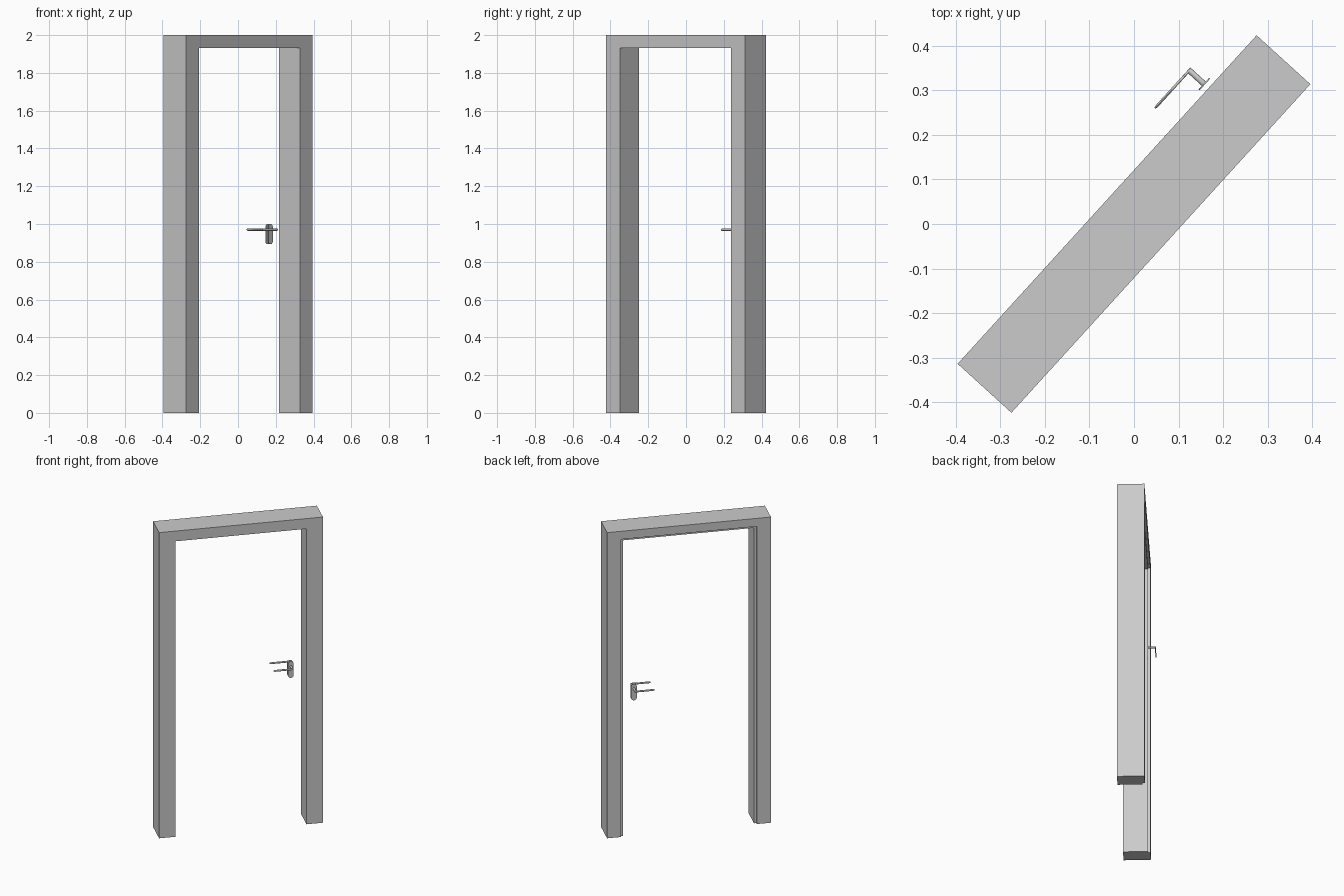
import bpy, bmesh, math
from mathutils import Matrix, Vector

if "Cube" in bpy.data.objects:
    bpy.data.objects.remove(bpy.data.objects["Cube"])

ROT = Matrix.Rotation(math.radians(47.7), 4, 'Z')   # whole doorway stands turned
H, D, TOP = 0.498, 0.0815, 2.0                      # half width, half depth, height
DOOR_Y, HANDLE_X, LEVER_Z = 0.085, 0.338, 0.970     # door plane and handle position


def finish(name, bm, smooth=False):
    bmesh.ops.recalc_face_normals(bm, faces=bm.faces)
    me = bpy.data.meshes.new(name)
    bm.to_mesh(me)
    bm.free()
    ob = bpy.data.objects.new(name, me)
    bpy.context.collection.objects.link(ob)
    ob.matrix_world = ROT
    if smooth:
        bpy.context.view_layer.objects.active = ob
        ob.select_set(True)
        bpy.ops.object.shade_smooth_by_angle(angle=math.radians(35))
        ob.select_set(False)
    return ob


def loft(bm, rings):
    """Skin a list of closed point rings and cap both ends."""
    vs = [[bm.verts.new(p) for p in r] for r in rings]
    n = len(vs[0])
    for a, b in zip(vs, vs[1:]):
        for i in range(n):
            j = (i + 1) % n
            bm.faces.new((a[i], a[j], b[j], b[i]))
    bm.faces.new(vs[0])
    bm.faces.new(vs[-1])


# door frame: rebated section (post inset, header inset, depth) swept round the opening
section = [(0, 0, -D), (0.100, 0.067, -D), (0.100, 0.067, D - 0.014),
           (0.086, 0.053, D - 0.014), (0.086, 0.053, D), (0, 0, D)]
bm = bmesh.new()
loft(bm, [
    [(-H + p, y, 0) for p, h, y in section],
    [(-H + p, y, TOP - h) for p, h, y in section],
    [(H - p, y, TOP - h) for p, h, y in section],
    [(H - p, y, 0) for p, h, y in section]])
finish("door_frame", bm)


def pill(r, z0, z1, steps=12):
    """Upright stadium outline as (x, z) points."""
    pts = []
    for cz, start in ((z1 - r, 0), (z0 + r, math.pi)):
        for i in range(steps + 1):
            a = start + math.pi * i / steps
            pts.append((r * math.cos(a), cz + r * math.sin(a)))
    return pts


def handle_side(side, s):
    # backing plate
    bm = bmesh.new()
    outline = pill(0.0175, 0.893, 1.0)
    loft(bm, [[(HANDLE_X + x, DOOR_Y + s * y, z) for x, z in outline]
              for y in (0.008, 0.011)])
    finish(side + "_plate", bm, True)

    # neck and lever: one oval section bent through a mitred corner
    bm = bmesh.new()
    ring = [(math.cos(2 * math.pi * i / 16), math.sin(2 * math.pi * i / 16)) for i in range(16)]
    yc = DOOR_Y + s * 0.055
    neck, thick, tall = 0.0065, 0.003, 0.006
    loft(bm, [
        [(HANDLE_X + neck * c, DOOR_Y + s * 0.010, LEVER_Z + tall * t) for c, t in ring],
        [(HANDLE_X + neck * c, yc + s * thick * c, LEVER_Z + tall * t) for c, t in ring],
        [(HANDLE_X - 0.109, yc + s * thick * c, LEVER_Z + tall * t) for c, t in ring],
        [(HANDLE_X - 0.114, yc + s * thick * 0.6 * c, LEVER_Z + tall * 0.6 * t) for c, t in ring]])
    finish(side + "_lever", bm, True)


handle_side("rear", 1)
handle_side("front", -1)
